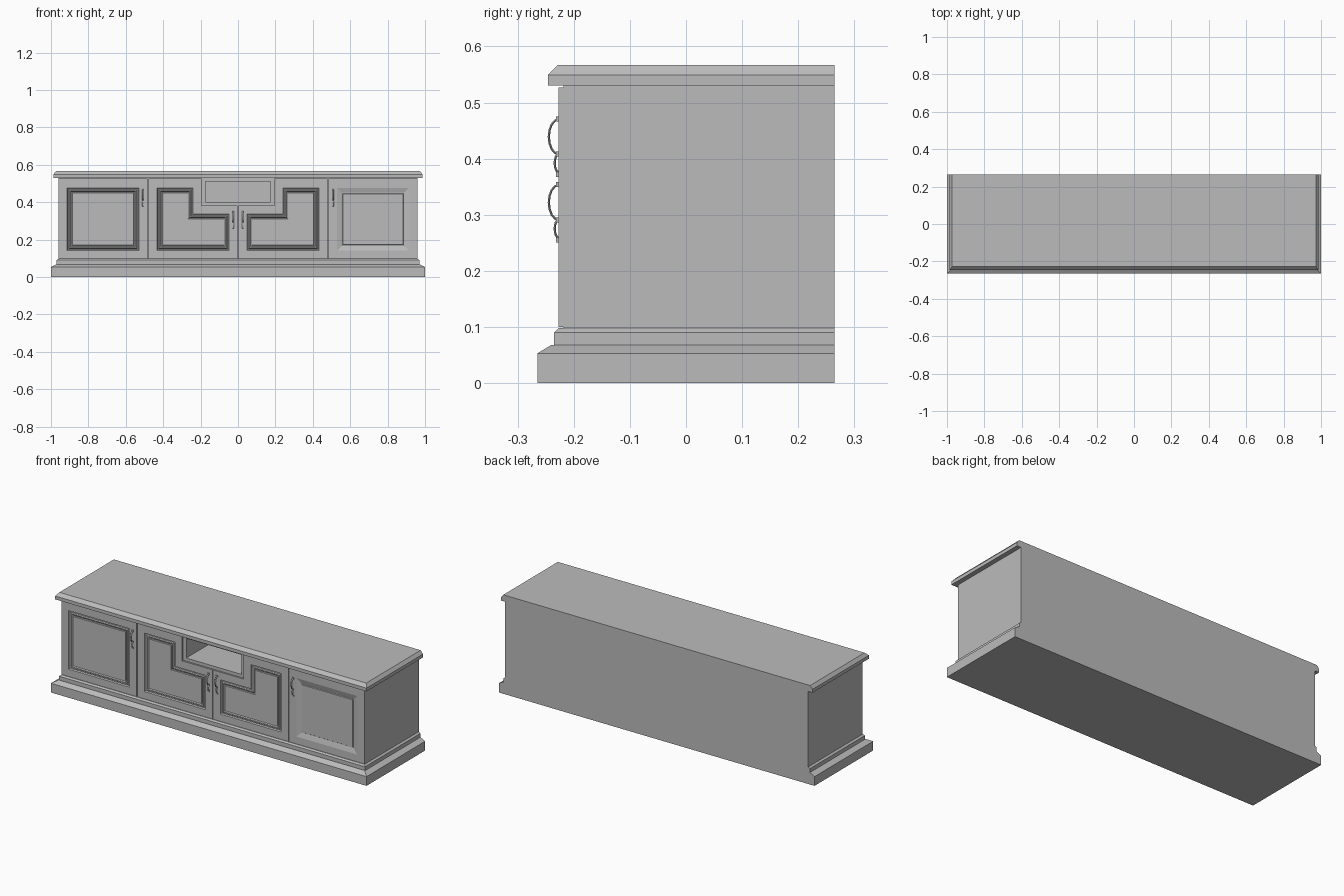
import bpy, bmesh, math

cube = bpy.data.objects.get("Cube")
if cube:
    bpy.data.objects.remove(cube, do_unlink=True)

GREY = (0.5, 0.5, 0.5, 1.0)
grey = bpy.data.materials.new("plain_grey")
grey.use_nodes = True
grey.diffuse_color = GREY
grey.node_tree.nodes["Principled BSDF"].inputs["Base Color"].default_value = GREY

BACK, FRONT, CARCASS = 0.265, -0.227, -0.218


def add_object(name, bm):
    bmesh.ops.recalc_face_normals(bm, faces=bm.faces)
    mesh = bpy.data.meshes.new(name)
    bm.to_mesh(mesh)
    bm.free()
    mesh.materials.append(grey)
    ob = bpy.data.objects.new(name, mesh)
    bpy.context.collection.objects.link(ob)
    return ob


def loft(name, loops):
    """Closed solid through matching loops of points, capped at both ends."""
    bm = bmesh.new()
    rings = [[bm.verts.new(p) for p in loop] for loop in loops]
    for a, b in zip(rings, rings[1:]):
        for i in range(len(a)):
            j = (i + 1) % len(a)
            bm.faces.new((a[i], a[j], b[j], b[i]))
    bm.faces.new(rings[0])
    bm.faces.new(rings[-1])
    return add_object(name, bm)


def moulding(name, profile):
    """Stacked rectangles (half width, front y, z), flush at the back."""
    return loft(name, [[(-w, y, z), (w, y, z), (w, BACK, z), (-w, BACK, z)]
                       for w, y, z in profile])


def rect(x0, x1, z0, z1):
    return [(x0, z0), (x1, z0), (x1, z1), (x0, z1)]


def inset(poly, t):
    """Mitred inset of a counter-clockwise right-angled outline."""
    out = []
    for i, (x, z) in enumerate(poly):
        n = [0, 0]
        for a, b in ((poly[i - 1], (x, z)), ((x, z), poly[(i + 1) % len(poly)])):
            dx, dz = b[0] - a[0], b[1] - a[1]
            size = math.hypot(dx, dz)
            n[0] -= dz / size
            n[1] += dx / size
        out.append((x + n[0] * t, z + n[1] * t))
    return out


def at_y(poly, y, side=1):
    return [(side * x, y, z) for x, z in poly]


def door(name, outline, panel, steps, side=1):
    """Door slab with a profiled panel; steps are (inset, depth)."""
    loops = [at_y(outline, CARCASS + 0.004, side), at_y(outline, FRONT, side)]
    loops += [at_y(inset(panel, t), FRONT + d, side) for t, d in steps]
    return loft(name, loops)


# Base plinth and top board
moulding("plinth", [(1.0, -0.265, 0), (1.0, -0.265, 0.053), (0.972, -0.24, 0.068),
                    (0.97, -0.235, 0.068), (0.97, -0.235, 0.09), (0.96, FRONT, 0.098)])
moulding("top_board", [(0.987, -0.246, 0.53), (0.987, -0.246, 0.549),
                       (0.972, -0.228, 0.567)])

# Carcass with the open shelf niche
body = rect(-0.96, 0.96, 0.09, 0.535)
niche = rect(-0.175, 0.175, 0.4, 0.512)
loft("carcass", [at_y(body, BACK), at_y(body, CARCASS),
                 at_y(niche, CARCASS), at_y(niche, 0.2)])

# Doors: grooved panels, with a sloped surround on the left end door
groove = [(0, 0), (0.004, 0.007), (0.009, 0.007), (0.013, 0.002),
          (0.018, 0.002), (0.022, 0.008), (0.026, 0.008), (0.028, 0.004)]
slope = [(0, 0), (0.024, 0.007), (0.026, 0.008), (0.03, 0.008), (0.032, 0.005)]
end_outline = rect(-0.96, -0.483, 0.1, 0.527)
end_panel = rect(-0.914, -0.53, 0.142, 0.477)
step_outline = [(-0.479, 0.1), (-0.002, 0.1), (-0.002, 0.382),
                (-0.195, 0.382), (-0.195, 0.527), (-0.479, 0.527)]
step_panel = [(-0.433, 0.142), (-0.048, 0.142), (-0.048, 0.338),
              (-0.24, 0.338), (-0.24, 0.477), (-0.433, 0.477)]
for word, side in (("right", 1), ("left", -1)):
    door(word + "_end_door", end_outline, end_panel, groove if side == 1 else slope, side)
    door(word + "_stepped_door", step_outline, step_panel, groove, side)


def arc(zc, radius, bulge, count=9):
    return [(FRONT - bulge * math.sin(math.pi * i / (count - 1)),
             zc + radius * math.cos(math.pi * i / (count - 1))) for i in range(count)]


def handle(name, x, z0):
    """Pull made of a large and a small bow, with end and middle mounts."""
    bm = bmesh.new()
    path = arc(z0 + 0.072, 0.031, 0.0175) + arc(z0 + 0.025, 0.016, 0.007)[1:]
    rings, sides = [], 8
    for i, (y, z) in enumerate(path):
        a, b = path[max(i - 1, 0)], path[min(i + 1, len(path) - 1)]
        size = math.hypot(b[0] - a[0], b[1] - a[1])
        ny, nz = (b[1] - a[1]) / size, -(b[0] - a[0]) / size
        ring = []
        for k in range(sides):
            ang = math.tau * k / sides
            u, v = 0.004 * math.cos(ang), 0.002 * math.sin(ang)
            ring.append(bm.verts.new((x + u, y + ny * v, z + nz * v)))
        rings.append(ring)
    for a, b in zip(rings, rings[1:]):
        for k in range(sides):
            m = (k + 1) % sides
            bm.faces.new((a[k], a[m], b[m], b[k]))
    bm.faces.new(rings[0])
    bm.faces.new(rings[-1])
    for z, half in ((0.104, 0.0055), (0.041, 0.004), (0.005, 0.005)):
        cube = bmesh.ops.create_cube(bm, size=1)["verts"]
        bmesh.ops.scale(bm, verts=cube, vec=(half * 2, 0.008, 0.009))
        bmesh.ops.translate(bm, verts=cube, vec=(x, FRONT - 0.001, z0 + z))
    ob = add_object(name, bm)
    bpy.ops.object.select_all(action="DESELECT")
    ob.select_set(True)
    bpy.context.view_layer.objects.active = ob
    bpy.ops.object.shade_smooth_by_angle(angle=math.radians(50))


# Handles
for word, side in (("right", -1), ("left", 1)):
    handle(word + "_end_handle", side * 0.508, 0.367)
    handle(word + "_middle_handle", side * 0.026, 0.25)
